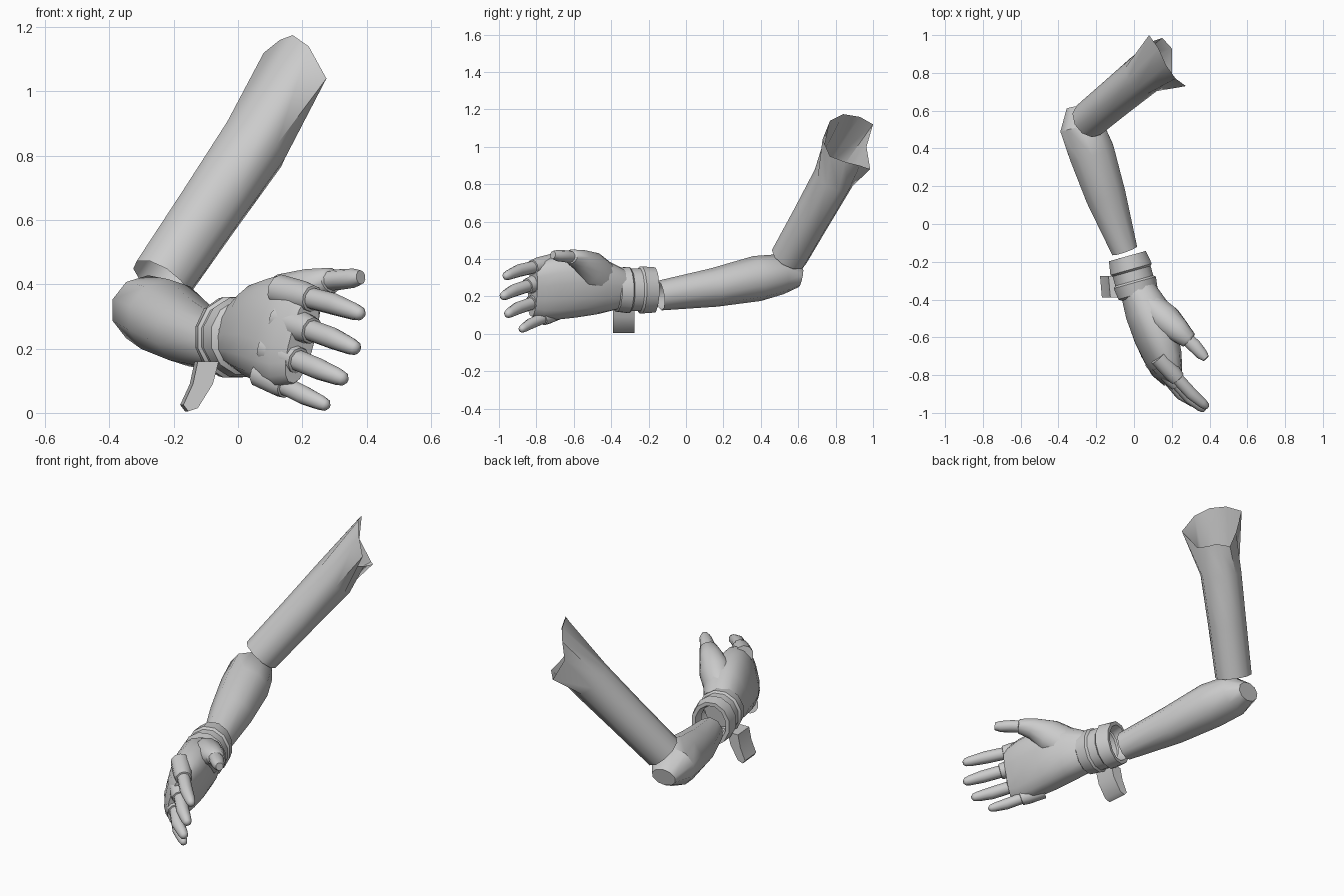
import bpy, bmesh
from math import cos, sin, pi, copysign
from mathutils import Vector as V

if "Cube" in bpy.data.objects:
    bpy.data.objects.remove(bpy.data.objects["Cube"])


def finish(name, bm, angle=40):
    bmesh.ops.recalc_face_normals(bm, faces=bm.faces)
    me = bpy.data.meshes.new(name)
    bm.to_mesh(me)
    bm.free()
    ob = bpy.data.objects.new(name, me)
    bpy.context.collection.objects.link(ob)
    bpy.ops.object.select_all(action='DESELECT')
    ob.select_set(True)
    bpy.context.view_layer.objects.active = ob
    bpy.ops.object.shade_smooth_by_angle(angle=angle * pi / 180)
    return ob


def skin(name, rings, caps=(False, False), angle=40):
    """Bridge a list of equal-length point rings."""
    bm = bmesh.new()
    vr = [[bm.verts.new(p) for p in r] for r in rings]
    n = len(vr[0])
    for a, b in zip(vr, vr[1:]):
        for i in range(n):
            j = (i + 1) % n
            bm.faces.new((a[i], a[j], b[j], b[i]))
    if caps[0]:
        bm.faces.new(vr[0][::-1])
    if caps[1]:
        bm.faces.new(vr[-1])
    return finish(name, bm, angle)


def ring(c, t, a, b, n, roll=0, power=1):
    t = V(t).normalized()
    s = t.cross(V((0, 0, 1))).normalized()
    u = s.cross(t)
    s, u = s * cos(roll) + u * sin(roll), u * cos(roll) - s * sin(roll)
    pts = []
    for i in range(n):
        w = 2 * pi * (i + .5) / n
        x = copysign(abs(cos(w)) ** power, cos(w))
        y = copysign(abs(sin(w)) ** power, sin(w))
        pts.append(V(c) + s * a * x + u * b * y)
    return pts


def tube(name, path, n=8, caps=(False, False), roll=0, power=1, angle=40):
    """Loft (x, y, z, half width, half height) stations along their own path."""
    cs = [V(p[:3]) for p in path]
    rings = []
    for i, p in enumerate(path):
        t = cs[min(i + 1, len(cs) - 1)] - cs[max(i - 1, 0)]
        rings.append(ring(cs[i], t, p[3], p[4], n, roll, power))
    return skin(name, rings, caps, angle)


# upper sleeve: straight tube that flares into a ragged shoulder opening
rim = [V(p) for p in [(.275, .73, 1.04), (.22, .77, 1.14), (.17, .84, 1.175),
                      (.13, .93, 1.16), (.08, 1.0, 1.12), (.09, .965, 1.0),
                      (.15, .985, .88), (.20, .93, .90), (.20, .85, .92), (.20, .77, .95)]]
d = V((.507, .42, .75)).normalized()
u = V((.638, -.77, 0)).normalized()
v = u.cross(d)


def sleeve_ring(c, r):
    return [V(c) + r * (u * cos(2 * pi * i / 10) + v * sin(2 * pi * i / 10)) for i in range(10)]


skin("upper_sleeve", [sleeve_ring((-.24, .55, .41), .1),
                      sleeve_ring((-.09, .675, .63), .105),
                      sleeve_ring((.05, .79, .835), .112), rim], angle=50)

# forearm sleeve, open at the wrist and closed at the elbow
tube("forearm_sleeve", [(-.05, -.14, .205, .073, .08), (-.15, .15, .248, .112, .104),
                        (-.225, .38, .296, .127, .122), (-.28, .52, .32, .12, .108),
                        (-.29, .615, .30, .07, .05)], n=10, caps=(False, True))

# glove cuff with a turned-in rim and a raised band
ax = V((.28, -1, 0))
start = V((-.035, -.17, .235))
cuff = [(.05, .07, .085), (0, .085, .105), (.0, .105, .125), (.07, .118, .13),
        (.08, .108, .118), (.13, .108, .118), (.14, .12, .128), (.2, .112, .12), (.215, .09, .1)]
skin("glove_cuff", [ring(start + ax * k, ax, a, b, 12) for k, a, b in cuff], angle=35)

# dangling cuff strap
bm = bmesh.new()
prof = [(-.06, .16), (-.078, .09), (-.125, .015), (-.155, .005), (-.17, .025),
        (-.14, .09), (-.125, .16)]
f = bm.faces.new([bm.verts.new((x, -.39, z)) for x, z in prof])
g = bmesh.ops.extrude_face_region(bm, geom=[f])
bmesh.ops.translate(bm, vec=(-.01, .115, 0),
                    verts=[e for e in g['geom'] if isinstance(e, bmesh.types.BMVert)])
finish("cuff_strap", bm)

# palm of the glove
tube("glove_palm", [(.015, -.34, .24, .09, .105), (.07, -.46, .255, .115, .15),
                    (.115, -.59, .258, .11, .172), (.15, -.70, .245, .093, .172),
                    (.175, -.78, .232, .07, .16), (.20, -.82, .228, .045, .14)],
     n=16, caps=(True, True), roll=.25, power=.85, angle=50)

# four fingers, each with a short glove sleeve
fingers = {
    "index": ((.205, -.79, .362), (.30, -.895, .338), (.382, -.965, .308)),
    "middle": ((.205, -.82, .265), (.295, -.92, .232), (.368, -.98, .2)),
    "ring": ((.165, -.80, .172), (.25, -.90, .137), (.33, -.955, .105)),
    "little": ((.13, -.745, .092), (.205, -.83, .055), (.275, -.88, .024)),
}
for name, pts in fingers.items():
    a, m, e = map(V, pts)
    k = .88 if name == "little" else 1
    back = a - (m - a) * .8
    stations = [(a, .034), (m, .034), (m.lerp(e, .75), .027), (e, .021), (e + (e - m) * .1, .01)]
    tube(name + "_finger", [(*p, r * k, r * k) for p, r in stations], n=10, caps=(True, True), angle=50)
    sleeve = [(back, .05), (a, .048), (a.lerp(m, .28), .042), (a.lerp(m, .3), .03)]
    tube(name + "_glove_sleeve", [(*p, r * k, r * k) for p, r in sleeve], n=10, caps=(True, True))

# thumb and its glove sleeve
tube("thumb_glove_sleeve", [(.09, -.44, .29, .08, .1), (.17, -.51, .35, .085, .095),
                            (.235, -.565, .395, .065, .058), (.29, -.615, .413, .047, .04),
                            (.295, -.62, .413, .03, .03)], n=12, caps=(True, True), angle=50)
tube("thumb", [(.26, -.59, .41, .036, .032), (.32, -.645, .415, .038, .032),
               (.36, -.69, .419, .032, .03), (.382, -.712, .422, .02, .022)],
     n=10, caps=(True, True), angle=50)
